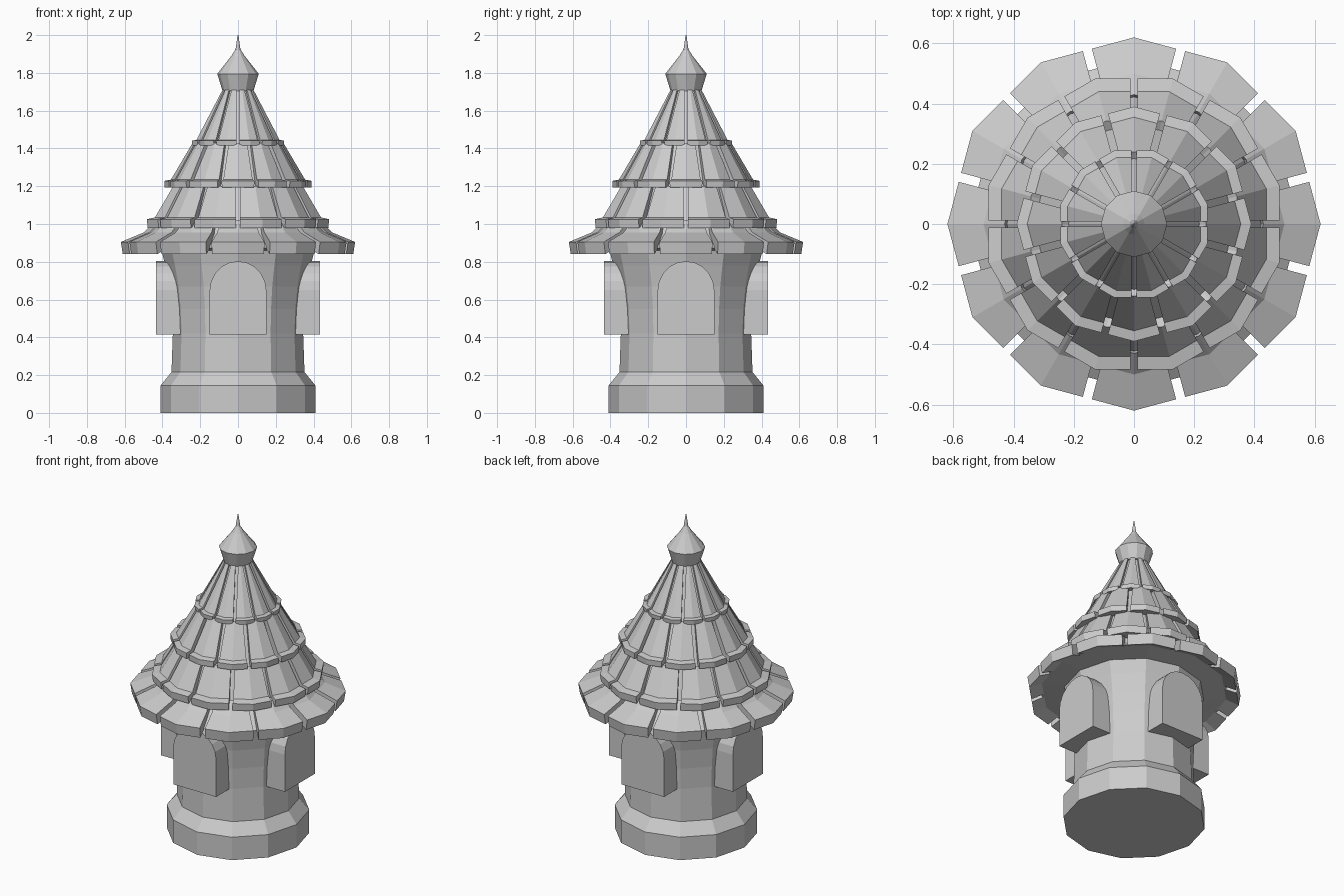
import bpy, bmesh
from math import sin, cos, pi, asin, radians

if "Cube" in bpy.data.objects:
    bpy.data.objects.remove(bpy.data.objects["Cube"])

N = 12  # sides of the tower


def make_object(name, bm):
    bmesh.ops.recalc_face_normals(bm, faces=bm.faces)
    mesh = bpy.data.meshes.new(name)
    bm.to_mesh(mesh)
    bm.free()
    ob = bpy.data.objects.new(name, mesh)
    bpy.context.collection.objects.link(ob)
    return ob


def lathe(name, profile, sides=N):
    """Closed faceted solid from (radius, z) points, bottom to top."""
    bm = bmesh.new()
    rings = [[bm.verts.new((r * cos(2 * pi * i / sides), r * sin(2 * pi * i / sides), z))
              for i in range(sides)] for r, z in profile]
    for a, b in zip(rings, rings[1:]):
        for i in range(sides):
            j = (i + 1) % sides
            bm.faces.new((a[i], a[j], b[j], b[i]))
    bm.faces.new(rings[0])
    bm.faces.new(rings[-1])
    return make_object(name, bm)


def tile_row(name, top, bottom, offset, gap):
    """Ring of 12 slabs, each folded along its centre line."""
    bm = bmesh.new()
    section = top + bottom[::-1]
    n = len(section)
    half = pi / N
    for k in range(N):
        centre = 2 * pi * k / N + offset
        cols = []
        for side in (-1, 0, 1):
            col = []
            for r, z in section:
                da = half - asin(gap / r)
                a, rr = centre, r
                if side:
                    a += side * da
                    rr = r * cos(half) / cos(half - da)
                col.append(bm.verts.new((rr * cos(a), rr * sin(a), z)))
            cols.append(col)
        for a, b in zip(cols, cols[1:]):
            for i in range(n):
                j = (i + 1) % n
                bm.faces.new((a[i], a[j], b[j], b[i]))
        bm.faces.new(cols[0])
        bm.faces.new(cols[2])
    return make_object(name, bm)


def arched_window(name, angle):
    """Arched block sticking out of the wall, facing -y before rotation."""
    bm = bmesh.new()
    w, z0, spring, rise = 0.15, 0.415, 0.65, 0.153
    outline = [(-w, z0), (w, z0)]
    outline += [(w * cos(pi * i / 10), spring + rise * sin(pi * i / 10)) for i in range(11)]
    front = [bm.verts.new((x, -0.433, z)) for x, z in outline]
    back = [bm.verts.new((x, -0.27, z)) for x, z in outline]
    for i in range(len(outline)):
        j = (i + 1) % len(outline)
        bm.faces.new((front[i], front[j], back[j], back[i]))
    bm.faces.new(front)
    bm.faces.new(back)
    ob = make_object(name, bm)
    ob.rotation_euler[2] = angle
    return ob


# Stone base and flared wall
lathe("base", [(0.41, 0), (0.41, 0.145), (0.345, 0.225), (0.30, 0.225)])
lathe("wall", [(0.352, 0.1), (0.352, 0.22), (0.345, 0.42), (0.35, 0.55),
               (0.363, 0.67), (0.385, 0.78), (0.41, 0.88)])

# Four windows
for i, side in enumerate(("front", "right", "back", "left")):
    arched_window("window_" + side, i * pi / 2)

# Roof core seen between the tiles
lathe("roof_core", [(0.40, 0.86), (0.55, 0.872), (0.44, 0.95), (0.42, 1.0),
                    (0.335, 1.18), (0.225, 1.40), (0.07, 1.71)])

# Tile rows, staggered by half a tile
half = radians(15)
tile_row("eave_tiles", [(0.62, 0.905), (0.50, 0.955), (0.43, 1.02)],
         [(0.61, 0.84), (0.49, 0.89), (0.41, 0.95)], 0, 0.016)
tile_row("lower_tiles", [(0.50, 1.025), (0.455, 1.035), (0.355, 1.20)],
         [(0.495, 0.98), (0.42, 0.985), (0.32, 1.18)], half, 0.012)
tile_row("middle_tiles", [(0.39, 1.228), (0.355, 1.235), (0.24, 1.43)],
         [(0.388, 1.192), (0.32, 1.195), (0.21, 1.41)], 0, 0.012)
tile_row("upper_tiles", [(0.253, 1.441), (0.228, 1.445), (0.085, 1.71)],
         [(0.25, 1.415), (0.20, 1.42), (0.055, 1.69)], half, 0.008)

# Finial cap and spike
lathe("finial", [(0.082, 1.705), (0.11, 1.795), (0.035, 1.89), (0.013, 1.925), (0.002, 2.0)])
